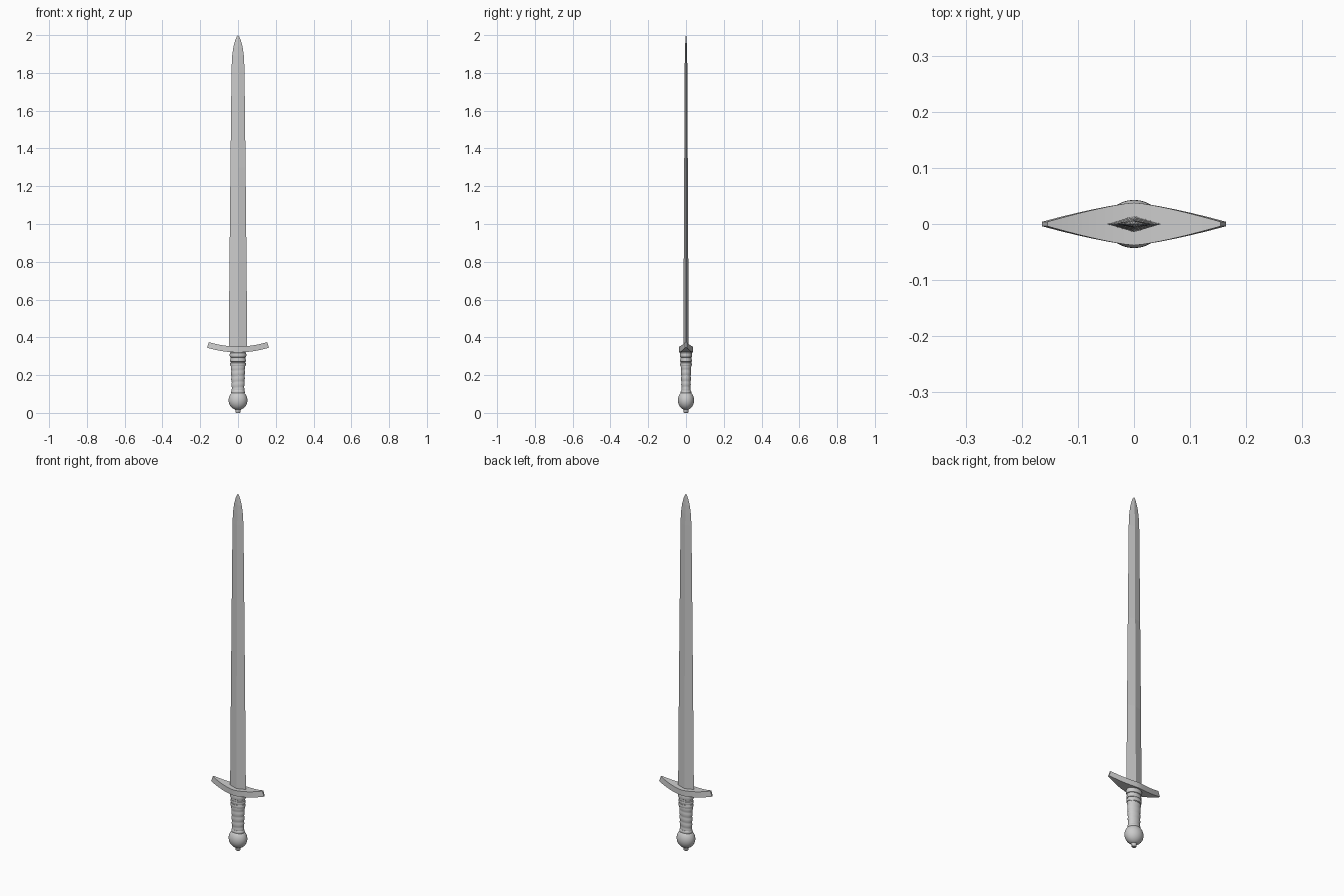
import bpy, bmesh, math

if "Cube" in bpy.data.objects:
    bpy.data.objects.remove(bpy.data.objects["Cube"])


def finish(bm, name, smooth=None):
    bmesh.ops.recalc_face_normals(bm, faces=bm.faces[:])
    mesh = bpy.data.meshes.new(name)
    bm.to_mesh(mesh)
    bm.free()
    ob = bpy.data.objects.new(name, mesh)
    bpy.context.collection.objects.link(ob)
    if smooth:
        bpy.ops.object.select_all(action='DESELECT')
        ob.select_set(True)
        bpy.context.view_layer.objects.active = ob
        bpy.ops.object.shade_smooth_by_angle(angle=math.radians(smooth))
    return ob


def loft(name, sections, smooth=None):
    """Skin a list of equally sized point rings and cap both ends."""
    bm = bmesh.new()
    rings = [[bm.verts.new(p) for p in s] for s in sections]
    for a, b in zip(rings, rings[1:]):
        n = len(a)
        for i in range(n):
            bm.faces.new((a[i], a[(i + 1) % n], b[(i + 1) % n], b[i]))
    bm.faces.new(rings[0])
    bm.faces.new(rings[-1])
    return finish(bm, name, smooth)


def oval_lathe(name, profile, flat, tilt=0.0, n=28):
    """Lathe (radius, z) with y squashed by flat; tilt slants each ring."""
    rings = []
    for r, z in profile:
        ring = []
        for i in range(n):
            a = math.tau * i / n
            ring.append((r * math.cos(a), r * flat * math.sin(a),
                         z + tilt * math.cos(a)))
        rings.append(ring)
    return loft(name, rings, 35)


# Blade: diamond section, tapering to a rounded point
blade = [(0.335, 0.049, 0.0145), (0.8, 0.045, 0.012), (1.3, 0.040, 0.0095),
         (1.83, 0.034, 0.007), (1.89, 0.031, 0.006), (1.94, 0.024, 0.005),
         (1.975, 0.014, 0.003), (1.993, 0.006, 0.0015), (2.0, 0.0005, 0.0003)]
loft("blade", [[(w, 0, z), (0, t, z), (-w, 0, z), (0, -t, z)]
               for z, w, t in blade])

# Crossguard: upward arc that narrows to its ends
guard = []
for i in range(-10, 11):
    u = i / 10
    slope = 0.33 * u
    x, z = 0.159 * u, 0.336 + 0.024 * u * u
    dx, dz = -0.0155 * math.sin(slope), 0.0155 * math.cos(slope)
    d = 0.004 + 0.034 * (1 - abs(u) ** 1.3)
    guard.append([(x - dx, -d, z - dz), (x + dx, -d, z + dz),
                  (x + dx, d, z + dz), (x - dx, d, z - dz)])
loft("crossguard", guard, 25)

# Grip core with slanted wrap bulges
grip = []
turns, steps = 5, 6
for i in range(turns * steps + 1):
    t = i / (turns * steps)
    base = 0.031 + 0.005 * t
    grip.append((base + 0.0025 * abs(math.sin(math.pi * turns * t)),
                 0.105 + 0.15 * t))
oval_lathe("grip", grip, 0.72, tilt=0.003)

# Collar sleeve and its rounded bands below the guard
oval_lathe("collar", [(0.038, 0.245), (0.039, 0.325)], 0.74)
for k, (zc, h, r) in enumerate([(0.257, 0.009, 0.042), (0.277, 0.007, 0.042),
                                (0.307, 0.013, 0.044)]):
    band = [(r - 0.005 + 0.005 * math.sin(math.pi * j / 6) ** 0.6
             if 0 < j < 6 else r - 0.005,
             zc - h * math.cos(math.pi * j / 6)) for j in range(7)]
    oval_lathe(f"collar_band_{k + 1}", band, 0.74)

# Pommel ball, neck and end nub
ball = [(0.05 * math.sin(math.pi * j / 18), 0.067 - 0.052 * math.cos(math.pi * j / 18))
        for j in range(1, 18)]
oval_lathe("pommel", ball, 0.86)
oval_lathe("pommel_neck", [(0.032, 0.100), (0.036, 0.106), (0.036, 0.114),
                           (0.032, 0.120)], 0.78)
oval_lathe("end_nub", [(0.011, 0.0), (0.014, 0.004), (0.014, 0.014),
                       (0.018, 0.024)], 0.9, n=16)
